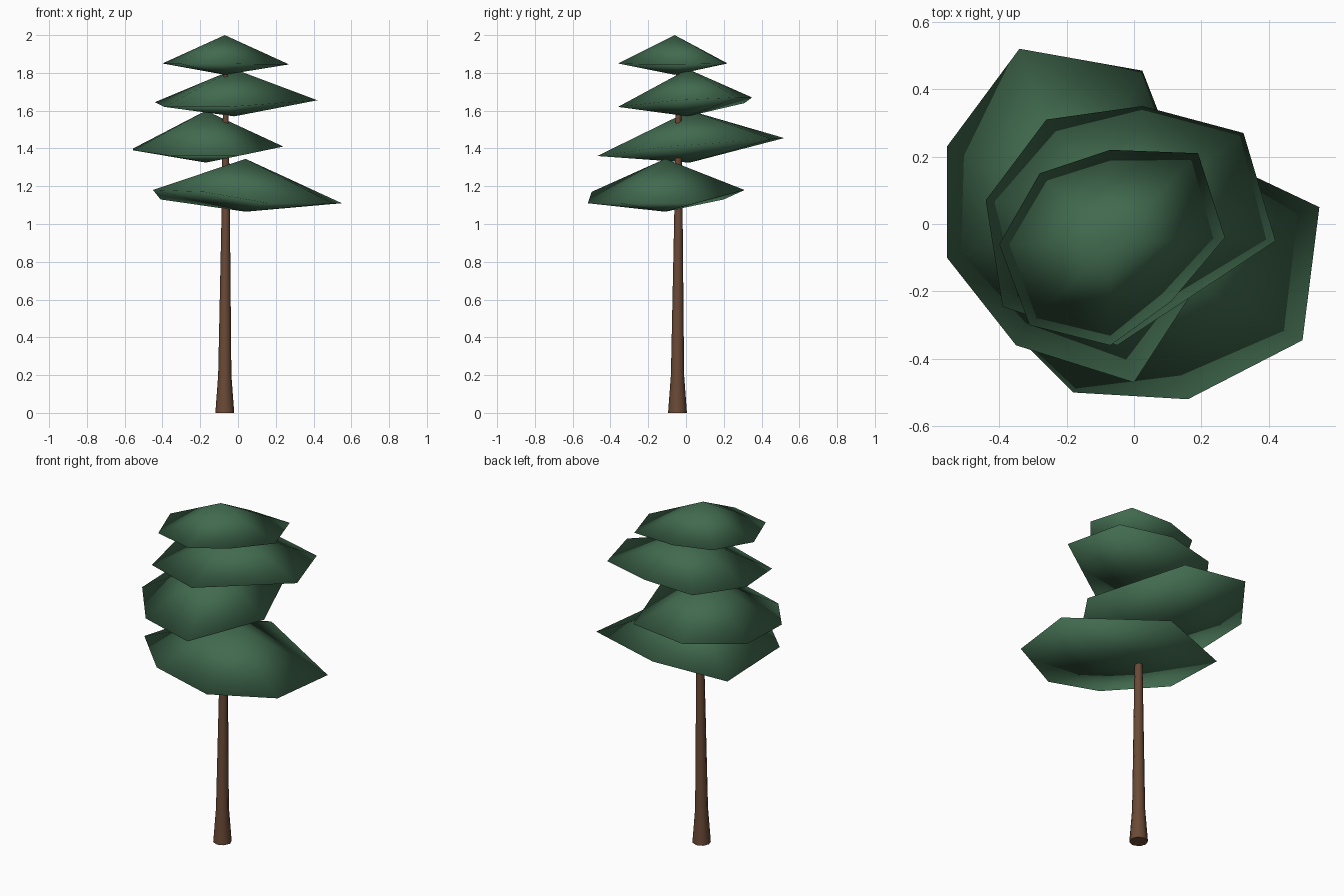
import bpy
import bmesh
import math
from mathutils import Vector

default_cube = bpy.data.objects.get("Cube")
if default_cube:
    bpy.data.objects.remove(default_cube, do_unlink=True)


def make_material(name, colour):
    material = bpy.data.materials.new(name)
    material.use_nodes = True
    material.diffuse_color = (*colour, 1)
    shader = material.node_tree.nodes["Principled BSDF"]
    shader.inputs["Base Color"].default_value = (*colour, 1)
    shader.inputs["Roughness"].default_value = 0.9
    return material


def finish_object(name, bm, material):
    """Turn the bmesh into a smooth shaded object with one material."""
    bmesh.ops.recalc_face_normals(bm, faces=bm.faces[:])
    for face in bm.faces:
        face.smooth = True
    mesh = bpy.data.meshes.new(name)
    bm.to_mesh(mesh)
    bm.free()
    mesh.materials.append(material)
    obj = bpy.data.objects.new(name, mesh)
    bpy.context.scene.collection.objects.link(obj)
    return obj


def make_tier(name, centre, top, bottom, rim, material):
    """Foliage pad: an irregular rim joined to a peak and a low point."""
    bm = bmesh.new()
    ring = [bm.verts.new(point) for point in rim]
    for height in (top, bottom):
        tip = bm.verts.new((*centre, height))
        for first, second in zip(ring, ring[1:] + ring[:1]):
            bm.faces.new((first, second, tip))
    return finish_object(name, bm, material)


def make_trunk(name, sections, sides, material):
    """Tapered trunk lofted through (x, y, z, radius) sections."""
    bm = bmesh.new()
    rings = []
    for x, y, z, radius in sections:
        ring = []
        for i in range(sides):
            angle = math.tau * i / sides
            offset = Vector((math.cos(angle), math.sin(angle), 0)) * radius
            ring.append(bm.verts.new(Vector((x, y, z)) + offset))
        rings.append(ring)
    for lower, upper in zip(rings, rings[1:]):
        for i in range(sides):
            j = (i + 1) % sides
            bm.faces.new((lower[i], lower[j], upper[j], upper[i]))
    bm.faces.new(rings[0])
    bm.faces.new(rings[-1])
    return finish_object(name, bm, material)


needle_green = make_material("needle_green", (0.053, 0.146, 0.078))
bark_brown = make_material("bark_brown", (0.145, 0.068, 0.037))

# Trunk with a flared foot
trunk = make_trunk("trunk", [
    (-.07, -.045, 0, .05),
    (-.07, -.045, .2, .035),
    (-.065, -.04, 1.06, .022),
    (-.065, -.04, 1.85, .012),
], 8, bark_brown)
bpy.ops.object.select_all(action='DESELECT')
trunk.select_set(True)
bpy.context.view_layer.objects.active = trunk
bpy.ops.object.shade_smooth_by_angle(angle=math.radians(50))

# Foliage tiers from lowest to highest
make_tier("lowest_foliage", (.04, -.11), 1.345, 1.065, [
    (.55, .05, 1.11), (.5, -.345, 1.11), (.16, -.52, 1.11), (-.18, -.5, 1.17),
    (-.45, -.23, 1.18), (-.41, .2, 1.13), (0, .31, 1.18),
], needle_green)

make_tier("lower_foliage", (-.17, .02), 1.6, 1.325, [
    (-.34, .52, 1.455), (.025, .455, 1.45), (.24, -.1, 1.41), (0, -.47, 1.36),
    (-.35, -.36, 1.36), (-.555, -.1, 1.39), (-.555, .23, 1.4),
], needle_green)

make_tier("upper_foliage", (-.02, .01), 1.82, 1.57, [
    (-.26, .31, 1.64), (.025, .35, 1.67), (.325, .27, 1.67), (.42, -.05, 1.655),
    (-.05, -.36, 1.62), (-.39, -.245, 1.62), (-.44, .07, 1.645),
], needle_green)

make_tier("top_foliage", (-.07, -.06), 2, 1.79, [
    (-.07, .22, 1.85), (.19, .21, 1.85), (.27, -.04, 1.845), (.11, -.23, 1.845),
    (-.07, -.36, 1.85), (-.31, -.3, 1.85), (-.4, -.06, 1.85), (-.28, .15, 1.85),
], needle_green)
